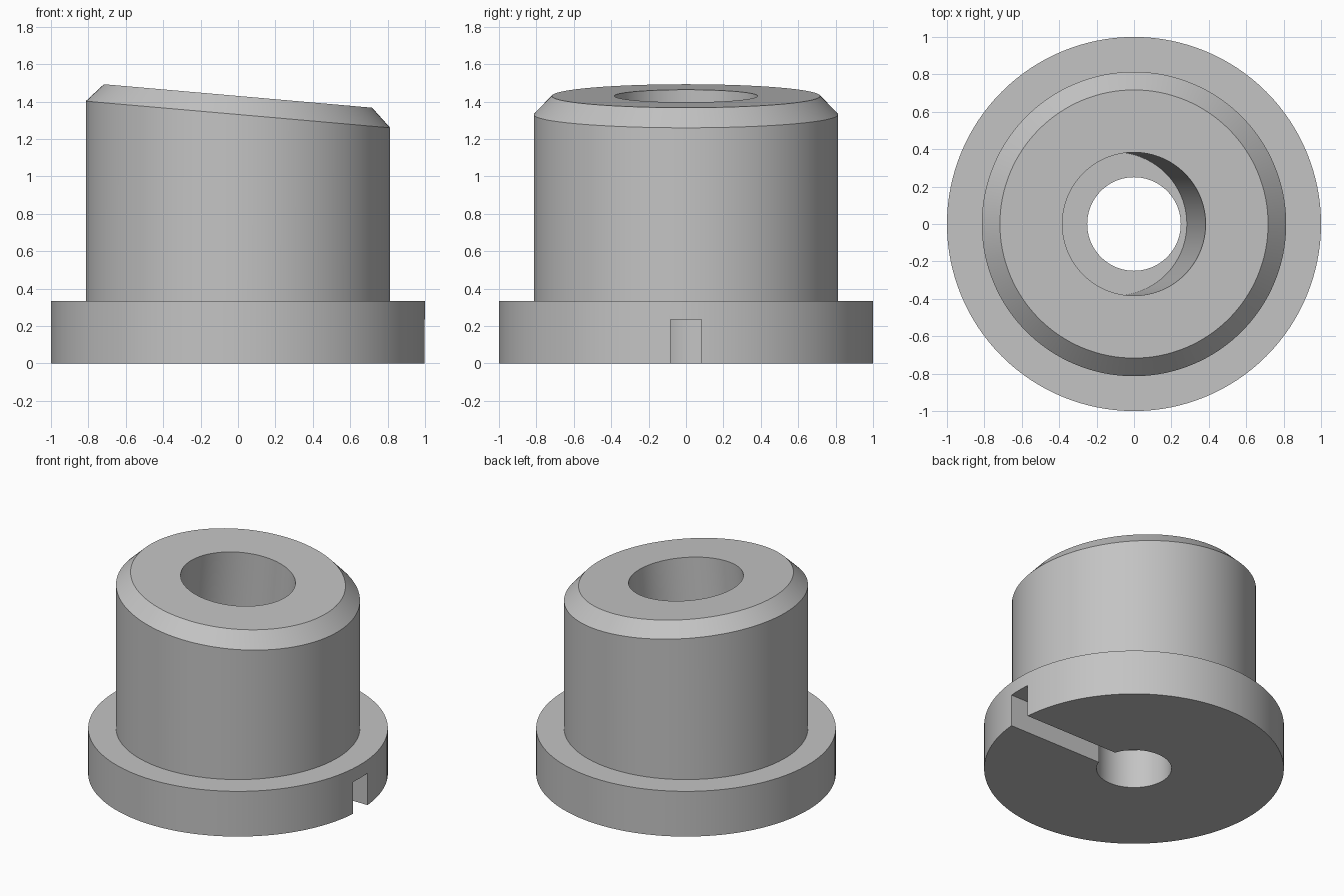
import bpy, bmesh, math
from mathutils import Matrix, Vector

if "Cube" in bpy.data.objects:
    bpy.data.objects.remove(bpy.data.objects["Cube"])

SEG = 128
TILT = math.radians(5)
SLOPE = math.tan(TILT)

steel = bpy.data.materials.new("plain grey")
steel.diffuse_color = (0.55, 0.55, 0.55, 1)
steel.use_nodes = True
steel.node_tree.nodes["Principled BSDF"].inputs["Base Color"].default_value = steel.diffuse_color


def ring(bm, r, z, slope=0.0, cx=0.0):
    """Circle in plan, lying on a plane that falls toward +x."""
    out = []
    for i in range(SEG):
        a = 2 * math.pi * i / SEG
        x, y = r * math.cos(a), r * math.sin(a)
        out.append(bm.verts.new((cx + x, y, z - slope * x)))
    return out


# Bushing: closed skin from the flange, over the slanted top, down the bore
bm = bmesh.new()
floor_z, top_z = 0.28, 1.43
shift = -(top_z - floor_z) * SLOPE          # bore axis is square to the slanted top
rings = [
    ring(bm, 0.25, 0.0),                    # through hole, bottom
    ring(bm, 1.0, 0.0),                     # flange
    ring(bm, 1.0, 0.333),
    ring(bm, 0.814, 0.333),                 # body
    ring(bm, 0.814, 1.331, SLOPE),          # chamfer
    ring(bm, 0.717, top_z, SLOPE),
    ring(bm, 0.383, top_z, SLOPE),          # tilted counterbore
    ring(bm, 0.383, floor_z, SLOPE, shift),
]
# through hole meets the tilted counterbore floor
rings.append(ring(bm, 0.25, floor_z + SLOPE * shift, SLOPE))
for a, b in zip(rings, rings[1:] + rings[:1]):
    for i in range(SEG):
        j = (i + 1) % SEG
        bm.faces.new((a[i], a[j], b[j], b[i]))
bmesh.ops.recalc_face_normals(bm, faces=bm.faces)
mesh = bpy.data.meshes.new("bushing")
bm.to_mesh(mesh)
bm.free()
mesh.materials.append(steel)
bushing = bpy.data.objects.new("bushing", mesh)
bpy.context.collection.objects.link(bushing)

# Radial slot under the flange, from the hole out through the +x side
bm = bmesh.new()
bmesh.ops.create_cube(bm, size=1.0, matrix=Matrix.LocRotScale(
    Vector((0.6, 0, 0.0675)), None, Vector((1.2, 0.168, 0.335))))
cut_mesh = bpy.data.meshes.new("slot_cutter")
bm.to_mesh(cut_mesh)
bm.free()
cut_mesh.materials.append(steel)
cutter = bpy.data.objects.new("slot_cutter", cut_mesh)
bpy.context.collection.objects.link(cutter)
cutter.hide_render = True
cutter.hide_set(True)

mod = bushing.modifiers.new("slot", 'BOOLEAN')
mod.operation = 'DIFFERENCE'
mod.solver = 'EXACT'
mod.object = cutter
bpy.context.view_layer.objects.active = bushing
bushing.select_set(True)
bpy.ops.object.modifier_apply(modifier=mod.name)
bpy.data.objects.remove(cutter)
bpy.ops.object.shade_smooth_by_angle(angle=math.radians(30))
